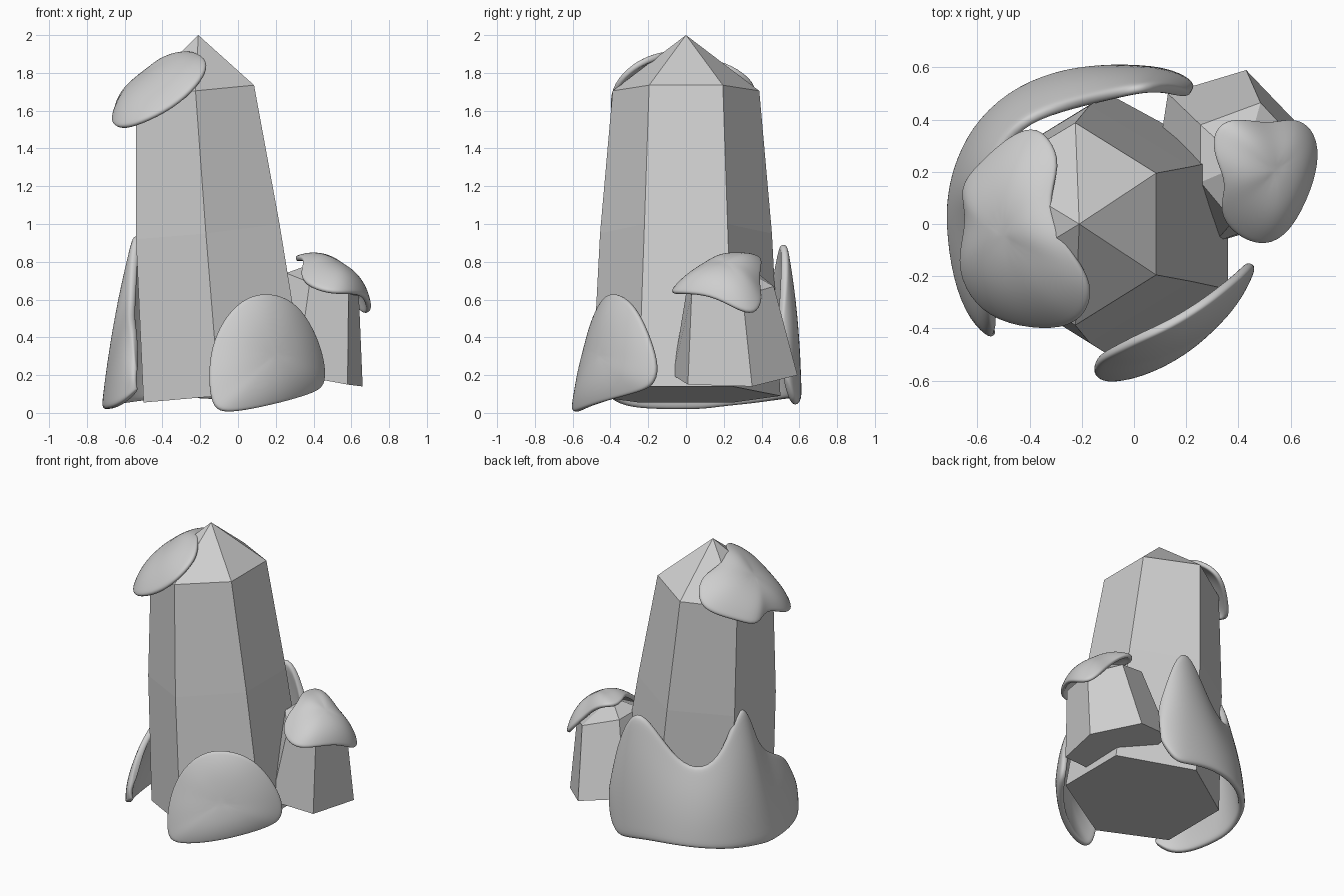
import bpy
import bmesh
from mathutils import Vector

cube = bpy.data.objects.get("Cube")
if cube:
    bpy.data.objects.remove(cube)

stone = bpy.data.materials.new("stone grey")
stone.use_nodes = True
grey = (0.62, 0.62, 0.62, 1)
stone.diffuse_color = grey
stone.node_tree.nodes["Principled BSDF"].inputs["Base Color"].default_value = grey


def finish(bm, name):
    """Turn a bmesh into a named, coloured object."""
    mesh = bpy.data.meshes.new(name)
    bm.to_mesh(mesh)
    bm.free()
    mesh.materials.append(stone)
    obj = bpy.data.objects.new(name, mesh)
    bpy.context.collection.objects.link(obj)
    return obj


def skin(bm, rows, closed):
    """Join successive rows of points with quads."""
    verts = [[bm.verts.new(p) for p in row] for row in rows]
    count = len(rows[0])
    for low, high in zip(verts, verts[1:]):
        for i in range(count if closed else count - 1):
            j = (i + 1) % count
            bm.faces.new((low[i], low[j], high[j], high[i]))
    return verts


def crystal(name, rings, apex):
    """Faceted column: stacked rings, a flat base and a pointed tip."""
    bm = bmesh.new()
    verts = skin(bm, rings, True)
    bm.faces.new(verts[0][::-1])
    tip = bm.verts.new(apex)
    top = verts[-1]
    for i, v in enumerate(top):
        bm.faces.new((v, top[(i + 1) % len(top)], tip))
    bmesh.ops.recalc_face_normals(bm, faces=bm.faces)
    return finish(bm, name)


def soften(obj, thickness):
    """Give a sheet thickness and rounded, smooth edges."""
    solid = obj.modifiers.new("thickness", "SOLIDIFY")
    solid.thickness = thickness
    solid.offset = -1
    sub = obj.modifiers.new("rounding", "SUBSURF")
    sub.levels = sub.render_levels = 2
    for face in obj.data.polygons:
        face.use_smooth = True


def dome_patch(name, outline, height, thickness, grow):
    """Bulging sheet filling an outline listed clockwise from outside."""
    edge = [Vector(p) for p in outline]
    centre = sum(edge, Vector()) / len(edge)
    spokes = [p - centre for p in edge]
    out = sum((b.cross(a) for a, b in zip(spokes, spokes[1:] + spokes[:1])),
              Vector()).normalized()
    rows = []
    for s in (1, 0.93, 0.78, 0.55, 0.28):
        row = []
        for spoke in spokes:
            off = out * spoke.dot(out)
            rise = out * height * (1 - s ** 2.8)
            row.append(centre + (spoke - off) * s * grow + off * s ** 2 + rise)
        rows.append(row)
    bm = bmesh.new()
    inner = skin(bm, rows, True)[-1]
    hub = bm.verts.new(centre + out * height)
    for i, v in enumerate(inner):
        bm.faces.new((v, inner[(i + 1) % len(inner)], hub))
    bmesh.ops.recalc_face_normals(bm, faces=bm.faces)
    bm.normal_update()
    if sum(f.normal.dot(out) for f in bm.faces) < 0:
        bmesh.ops.reverse_faces(bm, faces=bm.faces)
    soften(finish(bm, name), thickness)


def wrap_patch(name, columns, bulge, thickness):
    """Upright sheet wrapped around the column, from bottom to top edge."""
    rows = []
    for t in (0, 0.08, 0.35, 0.65, 0.92, 1):
        row = []
        for low, high in columns:
            p = Vector(low).lerp(Vector(high), t)
            out = Vector((p.x + 0.1, p.y, 0)).normalized()
            row.append(p + out * bulge * 4 * t * (1 - t))
        rows.append(row)
    bm = bmesh.new()
    skin(bm, rows, False)
    bm.normal_update()
    if sum(f.normal.dot(f.calc_center_median()) for f in bm.faces) < 0:
        bmesh.ops.reverse_faces(bm, faces=bm.faces)
    soften(finish(bm, name), thickness)


def hexagon(*pairs):
    """Ring symmetric about y, from (x, half width, z) of three vertex pairs."""
    return list(pairs) + [(x, -y, z) for x, y, z in reversed(pairs)]


# Tall crystal
crystal("tall_crystal", [
    hexagon((0.36, 0.25, 0.14), (-0.1, 0.5, 0.09), (-0.5, 0.25, 0.055)),
    hexagon((0.22, 0.22, 1.0), (-0.17, 0.455, 0.95), (-0.54, 0.23, 0.92)),
    hexagon((0.085, 0.195, 1.735), (-0.225, 0.388, 1.705), (-0.54, 0.2, 1.67)),
], (-0.21, 0, 2))

# Small crystal
crystal("small_crystal", [
    [(0.66, 0.35, 0.14), (0.43, 0.59, 0.2), (0.13, 0.5, 0.26),
     (0.08, 0.18, 0.26), (0.31, -0.07, 0.2), (0.58, 0.01, 0.15)],
    [(0.64, 0.3, 0.62), (0.485, 0.465, 0.67), (0.255, 0.38, 0.74),
     (0.255, 0.16, 0.74), (0.38, 0.01, 0.69), (0.585, 0.03, 0.63)],
], (0.42, 0.23, 0.8))

# Cap draped over the tall crystal
dome_patch("tall_crystal_cap", [
    (-0.39, 0.37, 1.71), (-0.33, 0.33, 1.77), (-0.28, 0.23, 1.84),
    (-0.34, 0.07, 1.88), (-0.28, -0.06, 1.92), (-0.19, -0.18, 1.89),
    (-0.165, -0.28, 1.84), (-0.22, -0.38, 1.74), (-0.35, -0.4, 1.62),
    (-0.52, -0.37, 1.54), (-0.63, -0.28, 1.51), (-0.68, -0.14, 1.55),
    (-0.63, 0.02, 1.63), (-0.67, 0.14, 1.56), (-0.59, 0.23, 1.61),
    (-0.48, 0.33, 1.66)], 0.13, 0.035, 1.04)

# Cap draped over the small crystal
dome_patch("small_crystal_cap", [
    (0.35, 0.4, 0.83), (0.44, 0.4, 0.78), (0.52, 0.385, 0.7),
    (0.61, 0.41, 0.6), (0.68, 0.37, 0.52), (0.71, 0.27, 0.55),
    (0.68, 0.13, 0.63), (0.6, -0.03, 0.64), (0.5, -0.09, 0.64),
    (0.38, -0.04, 0.67), (0.32, 0.05, 0.73), (0.36, 0.15, 0.82),
    (0.31, 0.25, 0.83), (0.3, 0.34, 0.82)], 0.12, 0.03, 1.03)

# Mound leaning on the front base
dome_patch("front_patch", [
    (-0.08, -0.61, 0), (-0.14, -0.595, 0.05), (-0.155, -0.57, 0.2),
    (-0.14, -0.53, 0.35), (-0.08, -0.5, 0.49), (0.02, -0.45, 0.6),
    (0.14, -0.4, 0.64), (0.27, -0.32, 0.61), (0.36, -0.25, 0.52),
    (0.43, -0.19, 0.38), (0.465, -0.15, 0.24), (0.46, -0.18, 0.14),
    (0.4, -0.27, 0.105), (0.27, -0.43, 0.065), (0.1, -0.55, 0.025)],
    0.085, 0.04, 1.02)

# Two-peaked sheet around the back and side of the base
wrap_patch("back_patch", [
    ((-0.54, -0.44, 0.12), (-0.54, -0.42, 0.24)),
    ((-0.63, -0.38, 0.04), (-0.56, -0.31, 0.45)),
    ((-0.7, -0.21, 0.02), (-0.58, -0.16, 0.52)),
    ((-0.725, 0, 0.02), (-0.57, 0.01, 0.64)),
    ((-0.72, 0.1, 0.02), (-0.56, 0.1, 0.94)),
    ((-0.7, 0.21, 0.035), (-0.55, 0.19, 0.97)),
    ((-0.63, 0.37, 0.05), (-0.52, 0.32, 0.7)),
    ((-0.49, 0.51, 0.07), (-0.42, 0.42, 0.57)),
    ((-0.31, 0.59, 0.08), (-0.26, 0.47, 0.62)),
    ((-0.13, 0.615, 0.075), (-0.1, 0.51, 0.84)),
    ((0.04, 0.61, 0.045), (0.02, 0.54, 0.94)),
    ((0.15, 0.59, 0.03), (0.13, 0.54, 0.78)),
    ((0.23, 0.54, 0.18), (0.23, 0.5, 0.42)),
], 0.025, 0.045)
